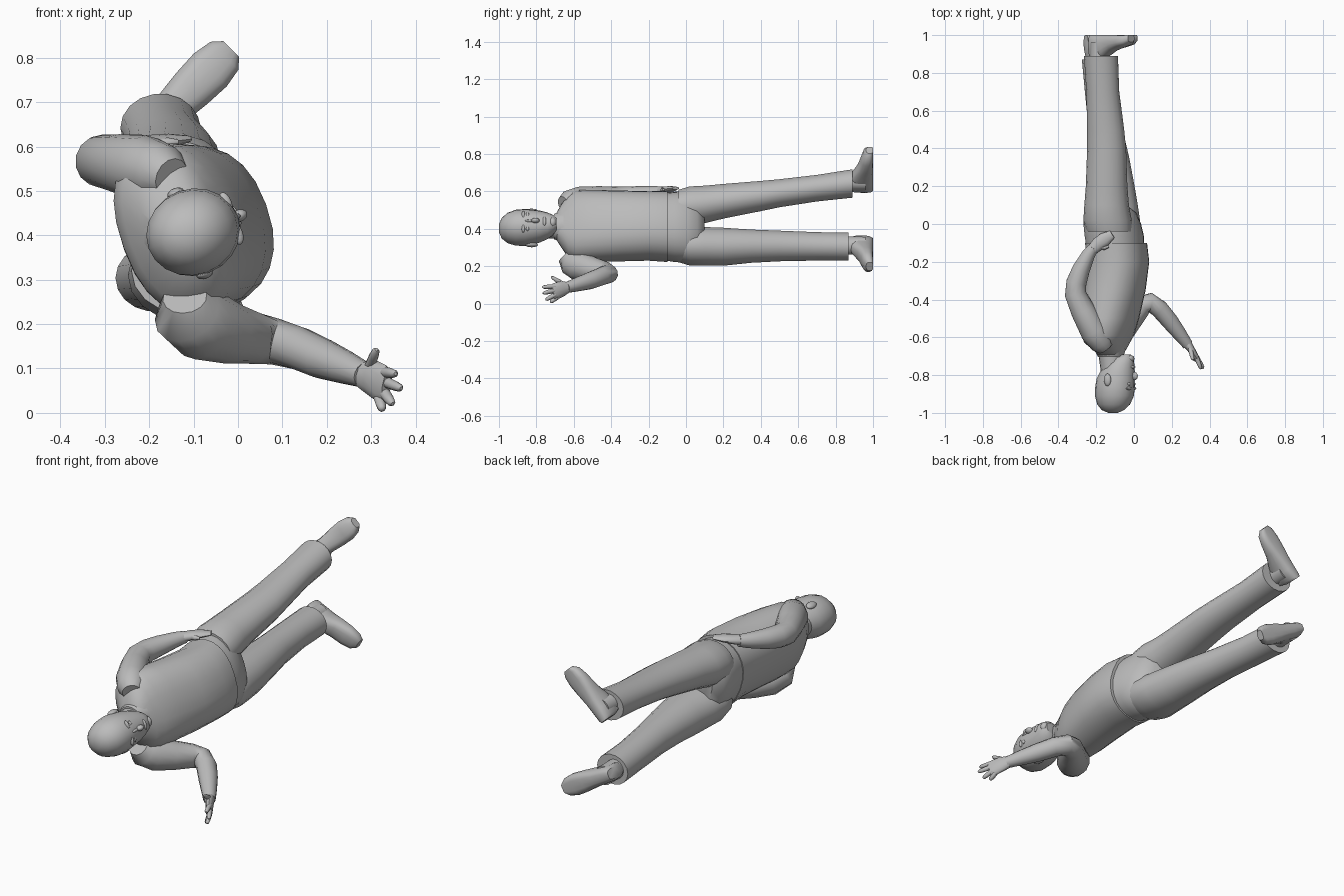
import bpy, bmesh, math
from mathutils import Vector

grey = bpy.data.materials.new("plain_grey")
grey.diffuse_color = (0.5, 0.5, 0.5, 1)

ALONG = Vector((0, 1, 0))            # head-to-foot axis of the lying body


def facing(deg):
    a = math.radians(deg)
    return Vector((math.cos(a), 0, math.sin(a)))


FACE = facing(20)                    # where the chest and face point
SIDE = Vector((-FACE.z, 0, FACE.x))  # across the body


def tube(name, stations, hint=FACE, axis=None, sides=18, power=2.0, floor=None, angle=45):
    """Loft superellipse rings; station = (x, y, z, half size along hint, half size across)."""
    bm = bmesh.new()
    pts = [Vector(s[:3]) for s in stations]
    rings = []
    for i, s in enumerate(stations):
        t = axis or (pts[min(i + 1, len(pts) - 1)] - pts[max(i - 1, 0)]).normalized()
        u = (hint - t * hint.dot(t)).normalized()
        v = t.cross(u)
        ring = []
        for k in range(sides):
            a = 2 * math.pi * k / sides
            c, n = math.cos(a), math.sin(a)
            c = math.copysign(abs(c) ** (2 / power), c)
            n = math.copysign(abs(n) ** (2 / power), n)
            p = pts[i] + u * c * s[3] + v * n * s[4]
            if floor is not None:
                p.y = min(p.y, floor)
            ring.append(bm.verts.new(p))
        rings.append(ring)
    for a, b in zip(rings, rings[1:]):
        for k in range(sides):
            j = (k + 1) % sides
            bm.faces.new((a[k], a[j], b[j], b[k]))
    bm.faces.new(rings[0])
    bm.faces.new(rings[-1])
    bmesh.ops.recalc_face_normals(bm, faces=bm.faces)
    return finish(name, bm, angle)


def ball(name, centre, size):
    """Ellipsoid sized along the face, body and side directions."""
    bm = bmesh.new()
    bmesh.ops.create_uvsphere(bm, u_segments=12, v_segments=8, radius=1)
    for v in bm.verts:
        p = v.co.copy()
        v.co = centre + FACE * p.x * size[0] + ALONG * p.y * size[1] + SIDE * p.z * size[2]
    bmesh.ops.recalc_face_normals(bm, faces=bm.faces)
    return finish(name, bm, 60)


def finish(name, bm, angle):
    me = bpy.data.meshes.new(name)
    bm.to_mesh(me)
    bm.free()
    me.materials.append(grey)
    ob = bpy.data.objects.new(name, me)
    bpy.context.collection.objects.link(ob)
    bpy.ops.object.select_all(action='DESELECT')
    ob.select_set(True)
    bpy.context.view_layer.objects.active = ob
    bpy.ops.object.shade_smooth_by_angle(angle=math.radians(angle))
    return ob


def round_tube(name, stations, **kw):
    return tube(name, [(*s, s[3]) for s in stations], **kw)


# Shirt and hips
tube("shirt", [
    (-.125, -.70, .412, .055, .06), (-.13, -.665, .415, .08, .12),
    (-.142, -.63, .415, .105, .175), (-.14, -.59, .415, .125, .195),
    (-.125, -.50, .415, .14, .195), (-.10, -.35, .415, .152, .19),
    (-.085, -.20, .415, .158, .185), (-.095, -.10, .412, .155, .19)],
    axis=ALONG, sides=24, power=2.3)
tube("hips", [
    (-.095, -.16, .412, .145, .175), (-.105, -.06, .41, .148, .19),
    (-.115, 0, .41, .142, .195), (-.125, .06, .41, .125, .18),
    (-.13, .10, .41, .08, .14)], axis=ALONG, sides=24, power=2.2)

# Trouser legs
X = Vector((1, 0, 0))
tube("upper_trouser_leg", [
    (-.13, -.04, .51, .12, .10), (-.14, .02, .52, .128, .108), (-.145, .1, .53, .118, .102),
    (-.145, .2, .547, .11, .094), (-.145, .4, .575, .103, .082), (-.15, .5, .59, .098, .076),
    (-.165, .7, .617, .087, .072), (-.175, .89, .642, .09, .077)], hint=X, axis=ALONG)
tube("lower_trouser_leg", [
    (-.11, -.04, .32, .13, .10), (-.108, .02, .31, .14, .108), (-.11, .1, .306, .13, .105),
    (-.115, .2, .304, .118, .103), (-.13, .35, .307, .105, .09), (-.15, .5, .308, .09, .083),
    (-.175, .7, .306, .085, .077), (-.188, .87, .304, .088, .076)], hint=X, axis=ALONG)


# Shoes: rings run heel to toe, with the sole flat
def shoe(name, heel, deg):
    d = facing(deg)
    prof = [(0, .045, .025), (.012, .065, .037), (.06, .07, .042), (.11, .06, .043),
            (.17, .043, .05), (.23, .034, .053), (.275, .028, .045), (.297, .02, .025)]
    st = []
    for along, high, wide in prof:
        p = heel + d * along
        st.append((p.x, 1.003 - high, p.z, high, wide))
    tube(name, st, hint=-ALONG, axis=d, power=2.6, floor=1.0)
    a = heel + d * .06
    round_tube(name + "_ankle", [(a.x, .82, a.z, .05), (a.x, .96, a.z, .048)], axis=ALONG)


shoe("upper_shoe", Vector((-.225, 0, .61)), 45)
shoe("lower_shoe", Vector((-.255, 0, .338)), -28)

# Arm bent back with the hand on the hip
Z = Vector((0, 0, 1))
round_tube("hip_arm", [
    (-.15, -.655, .53, .045), (-.17, -.63, .54, .065), (-.21, -.57, .55, .075),
    (-.27, -.46, .562, .066), (-.31, -.37, .567, .058), (-.305, -.31, .572, .055),
    (-.28, -.24, .58, .048), (-.24, -.16, .592, .036), (-.215, -.125, .598, .029)],
    hint=Z, sides=14)
tube("hip_hand", [
    (-.225, -.14, .598, .026, .028), (-.19, -.105, .607, .02, .036),
    (-.155, -.08, .613, .016, .036), (-.115, -.055, .617, .008, .022)], hint=Z, sides=12)
round_tube("hip_thumb", [(-.19, -.12, .605, .014), (-.155, -.125, .608, .012),
                         (-.135, -.12, .61, .006)], hint=Z, sides=8)

# Arm reaching forward
round_tube("reaching_arm", [
    (-.12, -.645, .26, .05), (-.115, -.61, .225, .078), (-.08, -.565, .2, .083),
    (-.02, -.50, .18, .07), (.04, -.435, .168, .058), (.085, -.415, .16, .052),
    (.135, -.45, .146, .049), (.19, -.515, .122, .046), (.24, -.58, .103, .038),
    (.285, -.64, .085, .029)], hint=Z, sides=14)
tube("reaching_palm", [
    (.28, -.632, .086, .03, .026), (.30, -.66, .08, .042, .02),
    (.325, -.70, .065, .045, .017), (.335, -.715, .06, .038, .012)], hint=Z, sides=12)
FINGERS = [((.328, -.70, .092), (.355, -.768, .088)), ((.332, -.705, .07), (.368, -.765, .055)),
           ((.328, -.70, .048), (.348, -.75, .02)), ((.318, -.69, .033), (.325, -.725, .007)),
           ((.295, -.65, .1), (.312, -.72, .143))]
for i, (a, b) in enumerate(FINGERS):
    a, b = Vector(a), Vector(b)
    round_tube("thumb" if i == 4 else f"finger_{i + 1}",
               [(*a, .013), (*a.lerp(b, .6), .0115), (*a.lerp(b, .9), .009), (*b, .004)],
               hint=Z, sides=8)

# Head, neck and collar
HEAD = Vector((-.1, 0, .407))


def on_head(forward, y, side=0):
    return HEAD + FACE * forward + ALONG * y + SIDE * side


tube("head", [(*on_head(f, y), d, w) for f, y, d, w in [
    (-.012, -1.0, .025, .022), (-.012, -.985, .06, .054), (-.008, -.955, .088, .08),
    (-.004, -.91, .104, .095), (0, -.86, .106, .098), (.004, -.82, .103, .092),
    (.014, -.78, .092, .084), (.026, -.74, .078, .07), (.04, -.71, .06, .052),
    (.052, -.692, .036, .03)]], axis=ALONG, sides=20)
tube("neck", [(-.135, -.64, .41, .068, .068), (-.125, -.70, .41, .062, .062),
              (-.11, -.79, .408, .065, .062)], axis=ALONG)
tube("collar", [(-.13, -.655, .412, .088, .1), (-.125, -.685, .412, .074, .078),
                (-.123, -.705, .412, .067, .069)], axis=ALONG)
ball("nose", on_head(.108, -.805), (.02, .022, .014))
ball("nose_bridge", on_head(.1, -.835), (.012, .03, .008))
ball("mouth", on_head(.1, -.757), (.011, .01, .026))
ball("chin", on_head(.085, -.713), (.022, .02, .026))
for tag, s in (("upper", 1), ("lower", -1)):
    ball(tag + "_ear", on_head(-.008, -.825, s * .096), (.02, .034, .012))
    ball(tag + "_eye", on_head(.091, -.847, s * .036), (.01, .009, .017))
    ball(tag + "_brow", on_head(.09, -.87, s * .036), (.014, .009, .026))
